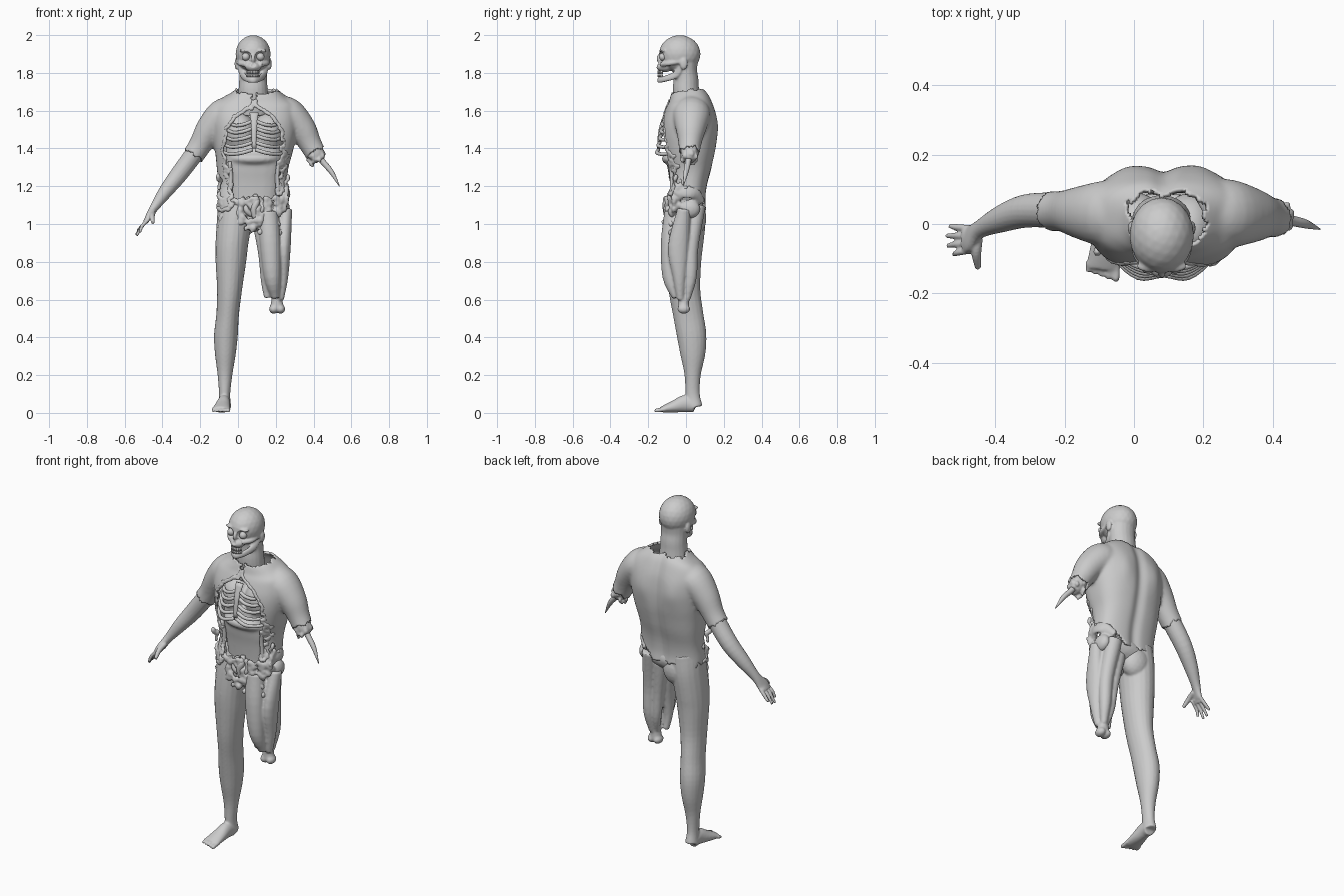
import bpy, bmesh, math, random
from mathutils import Vector, Matrix, noise

random.seed(4)
MID = 0.085


def ball(bm, c, r, sub=3):
    bmesh.ops.create_icosphere(bm, subdivisions=sub, radius=1,
                               matrix=Matrix.Translation(c) @ Matrix.Diagonal((*r, 1)))


def tube(bm, pts, ref=(1, 0, 0), sides=20, sub=4, power=2.0):
    """Smooth loft through points (x, y, z, r[, r2]); r lies along ref."""
    P = [Vector(p if len(p) == 5 else (*p, p[3])) for p in pts]
    P = [2 * P[0] - P[1]] + P + [2 * P[-1] - P[-2]]
    path = []
    for i in range(1, len(P) - 2):
        a, b, c, d = P[i - 1:i + 3]
        for k in range(sub):
            t = k / sub
            path.append((b * 2 + (c - a) * t + (a * 2 - b * 5 + c * 4 - d) * t * t
                         + (b * 3 - a - c * 3 + d) * t ** 3) * 0.5)
    path.append(P[-2])
    rings = []
    for i, p in enumerate(path):
        t = path[min(i + 1, len(path) - 1)] - path[max(i - 1, 0)]
        t = Vector(t[:3]).normalized()
        u = Vector(ref)
        u = (u - t * u.dot(t)).normalized()
        v = t.cross(u)
        ring = []
        for k in range(sides):
            a = 2 * math.pi * k / sides
            ca, sa = (math.copysign(abs(f) ** (2 / power), f) for f in (math.cos(a), math.sin(a)))
            ring.append(bm.verts.new(Vector(p[:3]) + u * ca * p[3] + v * sa * p[4]))
        rings.append(ring)
    for a, b in zip(rings, rings[1:]):
        for k in range(sides):
            j = (k + 1) % sides
            bm.faces.new((a[k], a[j], b[j], b[k]))
    bm.faces.new(rings[0][::-1])
    bm.faces.new(rings[-1])


def finish(name, bm, voxel=None, smooth=4):
    """Turn the parts into one object, optionally fused into a single skin."""
    bmesh.ops.recalc_face_normals(bm, faces=bm.faces)
    me = bpy.data.meshes.new(name)
    bm.to_mesh(me)
    bm.free()
    ob = bpy.data.objects.new(name, me)
    bpy.context.collection.objects.link(ob)
    if voxel:
        m = ob.modifiers.new("fuse", 'REMESH')
        m.mode, m.voxel_size = 'VOXEL', voxel
        s = ob.modifiers.new("soften", 'SMOOTH')
        s.iterations, s.factor = smooth, 0.5
        bpy.context.view_layer.update()
        dg = bpy.context.evaluated_depsgraph_get()
        me = bpy.data.meshes.new_from_object(ob.evaluated_get(dg))
        ob.modifiers.clear()
        ob.data = me
    ob.data.polygons.foreach_set("use_smooth", [True] * len(ob.data.polygons))
    return ob


def lerp(table, z):
    for (z0, a), (z1, b) in zip(table, table[1:]):
        if z0 <= z <= z1:
            return a + (b - a) * (z - z0) / (z1 - z0)
    return 0


# Torn shirt: torso and sleeves fused, then opened at front, neck, hem and cuffs
bm = bmesh.new()
tube(bm, [(.085, 0, 1.0, .19, .115), (.083, -.008, 1.1, .192, .115), (.08, .01, 1.2, .183, .1),
          (.077, .015, 1.3, .19, .122), (.083, .013, 1.4, .208, .145), (.09, .015, 1.5, .222, .15),
          (.09, .02, 1.58, .222, .138), (.088, .018, 1.64, .205, .118), (.087, .01, 1.685, .145, .097),
          (.084, .003, 1.725, .092, .074), (.083, 0, 1.77, .075, .066)], sides=44, power=2.6)
tube(bm, [(-.03, .03, 1.59, .085), (-.085, .03, 1.575, .085, .095), (-.15, .033, 1.5, .075, .078),
          (-.205, .037, 1.41, .06), (-.26, .037, 1.33, .058)])
tube(bm, [(.21, .03, 1.6, .085), (.27, .03, 1.575, .09, .1), (.34, .025, 1.5, .076, .08),
          (.385, .02, 1.42, .06), (.43, .015, 1.34, .055)])
shirt = finish("torn_shirt", bm, .009, 8)
GAP = [(1.0, .13), (1.2, .125), (1.3, .145), (1.4, .168), (1.5, .15), (1.57, .1), (1.62, .02)]
CUFFS = [(Vector((-.235, .037, 1.37)), Vector((-.57, 0, -.82))),
         (Vector((.405, .02, 1.385)), Vector((.55, 0, -.83)))]


def torn(c):
    n = noise.noise(c * 28) * .03 + noise.noise(c * 70) * .014
    if c.y < 0 and abs(c.x - MID) < lerp(GAP, c.z + n * .7) + n:
        return True
    if c.z < 1.08 + max(0, c.x - .14) * .9 + n or c.z > 1.71 + n * .6 + min(0, c.y * .25):
        return True
    return any((c - p).dot(d) > n * .6 and (c - p).length < .13 for p, d in CUFFS)


bm = bmesh.new()
bm.from_mesh(shirt.data)
for v in bm.verts:  # spine groove and shoulder blades
    if v.co.y > .05:
        dx, dz = abs(v.co.x - MID), v.co.z - 1.52
        v.co.y += .01 * math.exp(-((dx - .1) / .05) ** 2 - (dz / .08) ** 2) - .014 * math.exp(-(dx / .03) ** 2)
bmesh.ops.delete(bm, geom=[f for f in bm.faces if torn(f.calc_center_median())], context='FACES')
rim = [v.co.copy() for v in bm.verts if v.is_boundary and v.co.y < 0 and v.co.z < 1.66
       and abs(v.co.x - MID) < .21]
bm.to_mesh(shirt.data)
bm.free()
sol = shirt.modifiers.new("cloth", 'SOLIDIFY')
sol.thickness = .012

# Ragged flesh along the edge of the opening
bm = bmesh.new()
for c in rim:
    r = random.uniform(.006, .011)
    ball(bm, c + Vector((0, .004, 0)), (r, r, r), 2)
finish("torn_rim", bm, .006, 1)

# Skull-faced head and neck
bm = bmesh.new()
ball(bm, (.08, -.033, 1.9), (.093, .11, .1))
tube(bm, [(.08, .015, 1.58, .085, .07), (.08, 0, 1.7, .078, .07), (.08, 0, 1.76, .074, .066),
          (.08, -.005, 1.81, .074, .064), (.08, -.01, 1.87, .078, .075)])
ball(bm, (.08, -.112, 1.832), (.042, .045, .028))
ball(bm, (.08, -.14, 1.875), (.011, .016, .024))
tube(bm, [(.012, -.025, 1.84, .02, .01), (.024, -.055, 1.79, .02, .01), (.05, -.115, 1.768, .017, .01),
          (.08, -.142, 1.764, .018, .011), (.11, -.115, 1.768, .017, .01),
          (.136, -.055, 1.79, .02, .01), (.148, -.025, 1.84, .02, .01)], ref=(0, .3, 1))
for s in (-1, 1):
    ball(bm, (.08 + s * .087, -.012, 1.848), (.011, .021, .032))
    tube(bm, [(.08 + s * .08, -.03, 1.86, .01), (.08 + s * .07, -.09, 1.85, .013),
              (.08 + s * .035, -.13, 1.845, .014)], ref=(0, 0, 1))
    ball(bm, (.08 + s * .037, -.121, 1.918), (.036, .018, .01))
head = finish("skull_head", bm, .0055, 3)
holes = [(Vector((.08 + s * .039, -.142, 1.885)), .03) for s in (-1, 1)]
holes.append((Vector((.08, -.162, 1.846)), .017))
for v in head.data.vertices:
    for c, r in holes:
        d = v.co - c
        if d.length < r:
            v.co = c + d.normalized() * r

# Eyes and teeth
bm = bmesh.new()
for s in (-1, 1):
    ball(bm, (.08 + s * .039, -.122, 1.885), (.021, .021, .021))
finish("eyeballs", bm)
bm = bmesh.new()
for i in range(-4, 5):
    a = i * .26
    for z, h in ((1.803, .018), (1.785, .014)):
        bmesh.ops.create_cube(bm, size=1, matrix=Matrix.Translation(
            (.08 + .034 * math.sin(a), -.108 - .04 * math.cos(a), z))
            @ Matrix.Rotation(a, 4, 'Z') @ Matrix.Diagonal((.009, .008, h, 1)))
finish("teeth", bm)

# Rib cage
bm = bmesh.new()
tube(bm, [(MID, -.105, 1.59, .024, .01), (MID, -.135, 1.5, .015, .01), (MID, -.145, 1.4, .012, .009)])
for s in (-1, 1):
    for i in range(5):
        z = 1.545 - i * .038
        w = .125 + .009 * i
        y = -.118 - .007 * i
        tube(bm, [(MID + s * .008, y, z, .01), (MID + s * w * .45, y - .006, z - .018, .01),
                  (MID + s * w * .85, -.1, z - .022, .009), (MID + s * (w + .02), -.02, z + .01, .009),
                  (MID + s * w * .7, .1, z + .05, .009)], ref=(0, 0, 1), sides=10)
finish("rib_cage", bm)

# Organs and belly inside the opening
bm = bmesh.new()
for s in (-1, 1):
    ball(bm, (MID + s * .075, -.01, 1.48), (.085, .1, .11))
ball(bm, (MID, -.065, 1.345), (.125, .065, .035))
tube(bm, [(MID, 0, 1.03, .13, .075), (MID, -.002, 1.12, .13, .075), (MID, -.01, 1.22, .138, .075),
          (MID, -.01, 1.32, .15, .09), (MID, 0, 1.42, .15, .09)], power=2.6)
finish("belly_and_lungs", bm, .01, 5)
bm = bmesh.new()
tube(bm, [(.085 + .045 * math.sin(a), -.092 - .006 * math.cos(3 * a), 1.095 + .045 * math.cos(a), .015)
          for a in (.5 + k * .53 for k in range(11))], ref=(0, 1, 0), sides=12)
tube(bm, [(.09, -.08, 1.15, .014), (.1, -.105, 1.12, .016), (.085, -.105, 1.08, .018), (.09, -.1, 1.03, .014)])
for s in (-1, 1):
    tube(bm, [(MID + s * .1, -.075, 1.04, .014), (MID + s * .125, -.072, 1.15, .012),
              (MID + s * .122, -.075, 1.25, .011), (MID + s * .13, -.085, 1.33, .01)])
finish("intestines", bm)

# Pelvis with torn flesh
bm = bmesh.new()
ball(bm, (.08, 0, 1.08), (.182, .1, .08))
ball(bm, (.12, -.04, 1.01), (.105, .065, .055))
for i in range(110):
    x, z = random.uniform(-.1, .26), random.uniform(.95, 1.14)
    y = -.108 * math.sqrt(max(0, 1 - ((x - .08) / .2) ** 2))
    r = random.uniform(.008, .016)
    ball(bm, (x, y, z), (r * 1.2, r, r * 1.3), 2)
for s, x0 in ((-1, -.098), (1, .258)):
    for i in range(16):
        r = random.uniform(.008, .014)
        ball(bm, (x0 + random.uniform(-.008, .008), random.uniform(-.08, -.01), 1.1 + i * .01), (r, r, r * 1.4), 2)
tube(bm, [(.23, -.07, 1.12, .018, .025), (.258, -.02, 1.17, .015, .035), (.252, .04, 1.165, .015, .035),
          (.2, .08, 1.12, .022)], ref=(1, 0, .3))
ball(bm, (.24, .02, 1.08), (.035, .055, .05))
finish("torn_pelvis", bm, .007, 3)

# Whole leg and foot
bm = bmesh.new()
tube(bm, [(.0, .0, 1.13, .106, .1), (-.018, -.004, 1.02, .094, .108), (-.032, -.012, .9, .087, .104),
          (-.038, -.014, .8, .081, .095), (-.045, -.008, .65, .066, .084), (-.055, .012, .52, .06, .08),
          (-.064, .03, .41, .063, .078), (-.067, .036, .31, .055, .066), (-.069, .035, .2, .039, .043),
          (-.071, .035, .1, .03, .038), (-.071, .045, .03, .035, .043)])
tube(bm, [(-.071, .05, .035, .034, .034), (-.074, 0, .05, .034, .046), (-.082, -.06, .034, .042, .033),
          (-.088, -.11, .022, .047, .021), (-.09, -.13, .018, .045, .015)])
for i in range(5):
    x = -.05 - i * .02
    tube(bm, [(x, -.11, .02, .011), (x - .002, -.155 + i * .007, .013, .011 - i * .0008),
              (x - .002, -.167 + i * .007, .012, .007)])
ball(bm, (.025, .04, 1.03), (.085, .068, .095))
finish("whole_leg", bm, .0055, 5)

# Severed leg: bare muscle strands around the thigh bone
bm = bmesh.new()
for strand in (
        [(.16, -.06, 1.06, .055), (.17, -.085, .9, .054, .048), (.182, -.08, .72, .044), (.198, -.05, .61, .022)],
        [(.252, -.01, 1.08, .035), (.243, -.04, .88, .036, .055), (.238, -.035, .72, .028, .034), (.225, -.03, .6, .018)],
        [(.115, -.02, 1.04, .045), (.142, -.045, .85, .036, .05), (.147, -.045, .7, .026), (.155, -.035, .61, .017)],
        [(.19, .06, 1.1, .045), (.215, .028, .88, .038), (.222, .025, .72, .032), (.215, .005, .6, .018)],
        [(.14, .03, 1.04, .045), (.165, .02, .85, .032), (.18, .015, .7, .026), (.195, -.005, .6, .016)],
        [(.2, 0, 1.05, .035), (.2, -.01, .8, .028), (.205, -.012, .62, .028), (.207, -.012, .555, .038, .03)]):
    tube(bm, strand)
for s in (-1, 1):
    ball(bm, (.207 + s * .018, -.012, .55), (.025, .034, .025))
finish("severed_leg", bm, .0065, 3)

# Whole arm and hand
bm = bmesh.new()
tube(bm, [(-.17, .035, 1.46, .052), (-.24, .04, 1.36, .049, .051), (-.315, .037, 1.26, .046, .048),
          (-.385, .014, 1.17, .037, .039), (-.445, -.015, 1.085, .023, .027),
          (-.475, -.04, 1.035, .016, .04), (-.49, -.044, 1.01, .013, .042)])
for y, y2, dx, z in ((-.076, -.088, -.52, .955), (-.055, -.062, -.537, .938),
                     (-.034, -.034, -.54, .942), (-.013, -.006, -.533, .965)):
    tube(bm, [(-.47, y, 1.03, .01), (-.507, (y + y2) / 2, .99, .0095), (dx, y2, z, .007)], sides=12)
tube(bm, [(-.45, -.04, 1.06, .014), (-.455, -.085, 1.04, .014), (-.45, -.127, 1.005, .009)])
finish("whole_arm", bm, .0045, 2)

# Severed arm: torn flesh and a splintered bone
bm = bmesh.new()
tube(bm, [(.35, .025, 1.48, .05), (.39, .02, 1.41, .048), (.42, .017, 1.36, .043), (.435, .015, 1.335, .028)])
for i in range(34):
    a, r, t = random.uniform(0, 6.28), random.uniform(.007, .012), random.uniform(0, 1)
    ball(bm, (.395 + .032 * t + .035 * math.cos(a), .02 + .041 * math.sin(a),
              1.385 - .05 * t + .025 * math.cos(a)), (r, r, r * 1.5), 2)
finish("torn_upper_arm", bm, .006, 2)
bm = bmesh.new()
tube(bm, [(.4, .02, 1.4, .02), (.445, .012, 1.335, .016), (.495, 0, 1.275, .013), (.537, -.015, 1.2, .002)], sides=12)
finish("arm_bone", bm)
